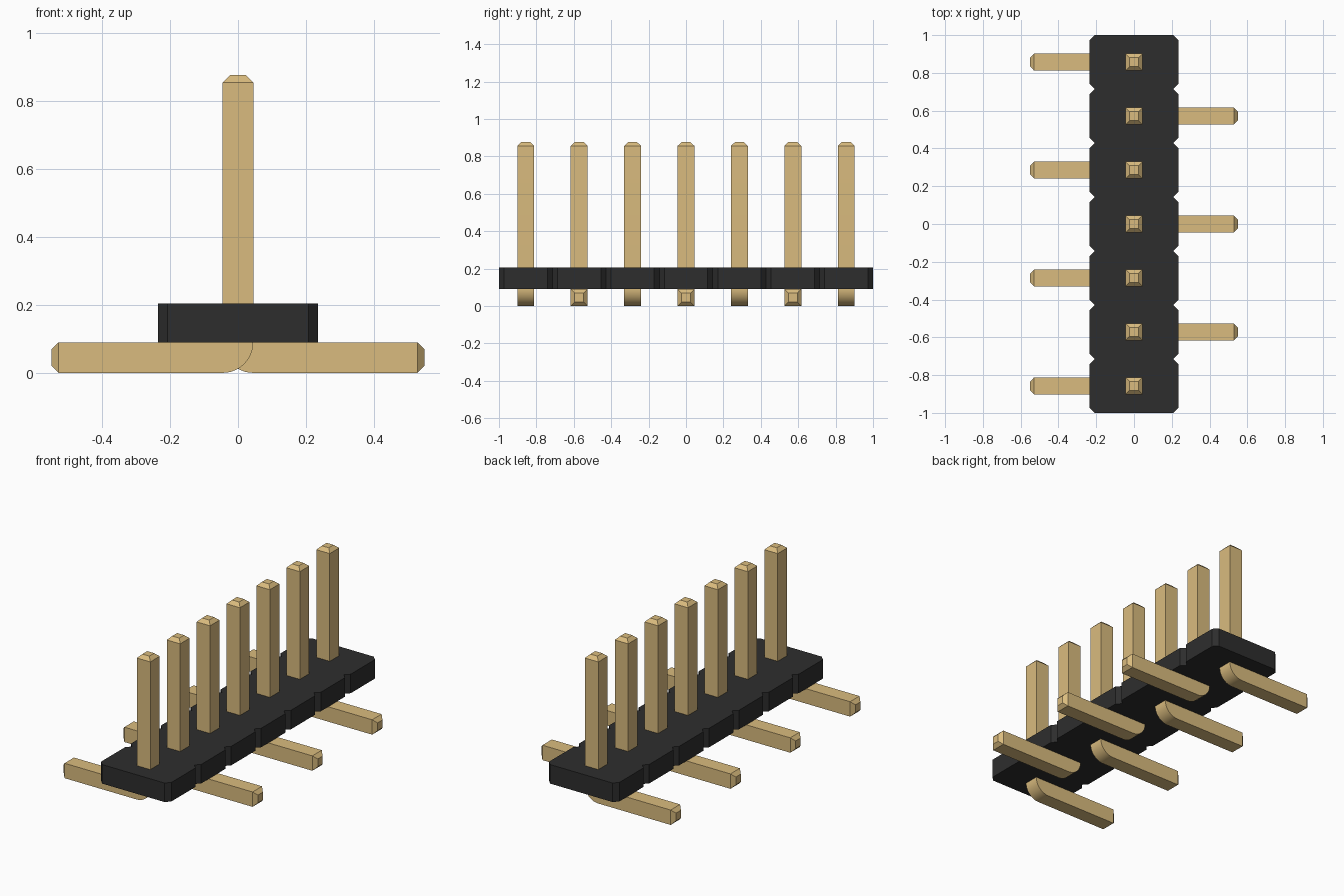
import bpy, bmesh, math
from mathutils import Vector

if "Cube" in bpy.data.objects:
    bpy.data.objects.remove(bpy.data.objects["Cube"], do_unlink=True)

COUNT = 7
PITCH = 2 / COUNT
HALF_W = 0.235                  # housing half width
CHAMFER = 0.027
BASE_Z, DECK_Z = 0.09, 0.205    # housing underside and top
R = 0.045                       # half thickness of a pin
TIP = 0.021                     # length of the tapered tips
PIN_TOP, LEG_END = 0.877, 0.55


def make_material(name, rgb, metallic=0.0):
    mat = bpy.data.materials.new(name)
    mat.use_nodes = True
    mat.diffuse_color = (*rgb, 1)
    mat.node_tree.nodes["Principled BSDF"].inputs["Base Color"].default_value = (*rgb, 1)
    return mat


def prism(bm, points, depth):
    """Fill an outline and extrude it along the depth vector."""
    face = bm.faces.new([bm.verts.new(p) for p in points])
    new = bmesh.ops.extrude_face_region(bm, geom=[face])["geom"]
    verts = [v for v in new if isinstance(v, bmesh.types.BMVert)]
    bmesh.ops.translate(bm, verts=verts, vec=depth)
    bmesh.ops.recalc_face_normals(bm, faces=bm.faces)


def finish(bm, name, mat):
    mesh = bpy.data.meshes.new(name)
    bm.to_mesh(mesh)
    bm.free()
    mesh.materials.append(mat)
    obj = bpy.data.objects.new(name, mesh)
    bpy.context.collection.objects.link(obj)
    return obj


black = make_material("black plastic", (0.027, 0.027, 0.027))
gold = make_material("gold metal", (0.70, 0.50, 0.21))

# Housing: a row of chamfered cells, leaving V notches between them
side = []
for i in range(COUNT):
    y0 = -1 + i * PITCH
    side += [(HALF_W - CHAMFER, y0), (HALF_W, y0 + CHAMFER), (HALF_W, y0 + PITCH - CHAMFER)]
side.append((HALF_W - CHAMFER, 1))
outline = side + [(-x, y) for x, y in reversed(side)]
bm = bmesh.new()
prism(bm, [(x, y, BASE_Z) for x, y in outline], Vector((0, 0, DECK_Z - BASE_Z)))
finish(bm, "housing", black)


def make_pin(name, y, side):
    """Upright pin with a rounded bend into a foot pointing to one side."""
    arc = [math.radians(90 * k / 12) for k in range(13)]
    profile = [(-R, PIN_TOP - TIP), (R, PIN_TOP - TIP)]
    profile += [(-R + 2 * R * math.cos(a), 2 * R - 2 * R * math.sin(a)) for a in arc]
    profile += [(-LEG_END + TIP, 0), (-LEG_END + TIP, 2 * R), (-R, 2 * R)]
    bm = bmesh.new()
    prism(bm, [(-side * x, y - R, z) for x, z in profile], Vector((0, 2 * R, 0)))

    # Tapered tips at the pin top and the foot end
    top = max(bm.faces, key=lambda f: f.calc_center_median().z)
    end = max(bm.faces, key=lambda f: side * f.calc_center_median().x)
    for face in (top, end):
        normal, centre = face.normal.copy(), face.calc_center_median()
        cap = bmesh.ops.extrude_discrete_faces(bm, faces=[face])["faces"][0]
        for v in cap.verts:
            v.co = centre + (v.co - centre) * 0.52 + normal * TIP
    bmesh.ops.recalc_face_normals(bm, faces=bm.faces)
    return finish(bm, name, gold)


# Pins: feet alternate between the two sides
pins = []
for i in range(COUNT):
    pins.append(make_pin(f"pin_{i + 1}", (i - (COUNT - 1) / 2) * PITCH, 1 if i % 2 else -1))

bpy.ops.object.select_all(action='DESELECT')
for pin in pins:
    pin.select_set(True)
bpy.context.view_layer.objects.active = pins[0]
bpy.ops.object.shade_smooth_by_angle(angle=math.radians(25))
